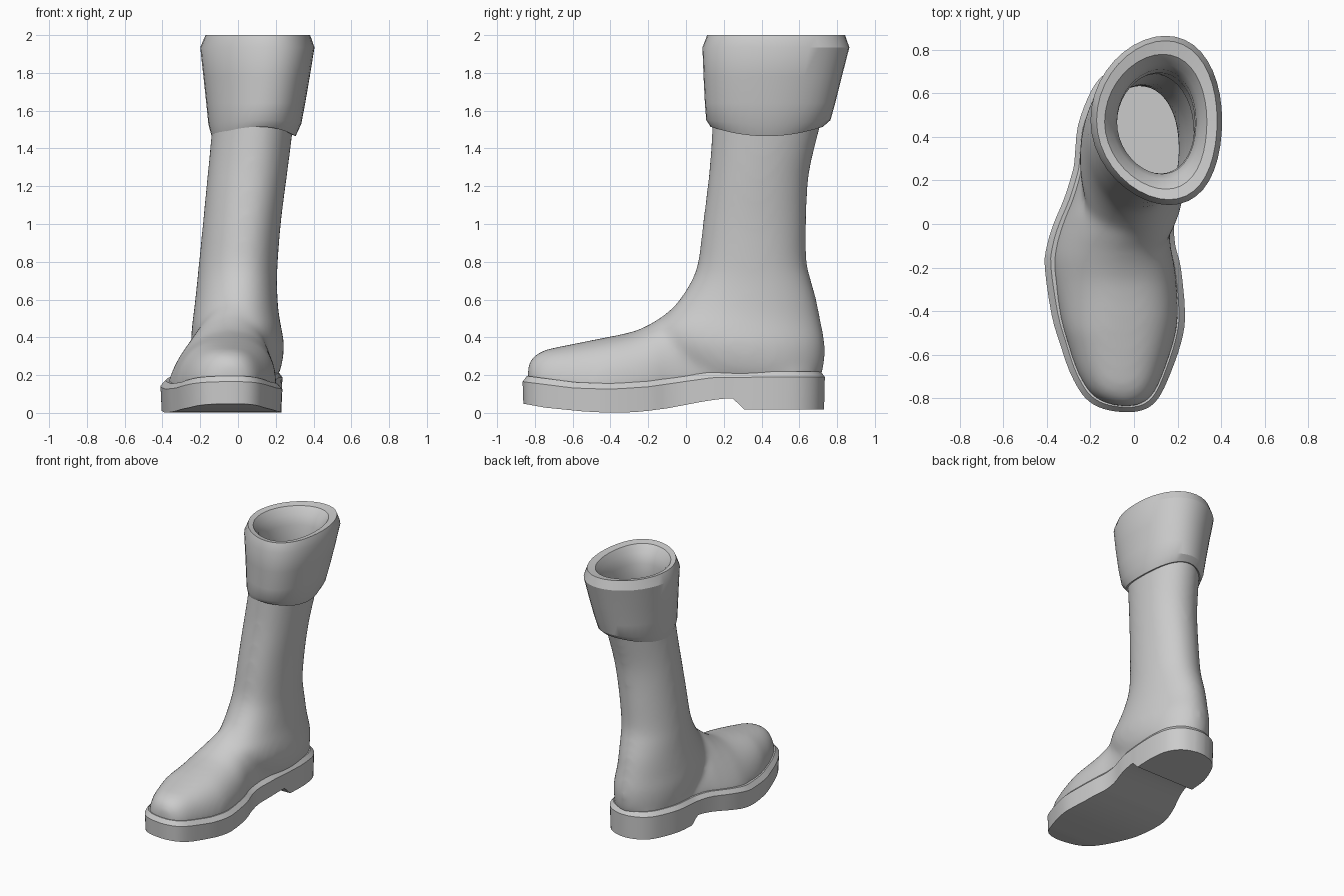
import bpy, bmesh, math
from math import sin, cos, pi, radians

if "Cube" in bpy.data.objects:
    bpy.data.objects.remove(bpy.data.objects["Cube"])


def dense(rows, n):
    """Catmull-Rom resampling of a table of control rows."""
    out = []
    for i in range(len(rows) - 1):
        a, b = rows[max(i - 1, 0)], rows[i]
        c, d = rows[i + 1], rows[min(i + 2, len(rows) - 1)]
        for k in range(n):
            t = k / n
            out.append([0.5 * (2 * q + (r - p) * t + (2 * p - 5 * q + 4 * r - s) * t * t
                               + (3 * q - p - 3 * r + s) * t ** 3)
                        for p, q, r, s in zip(a, b, c, d)])
    return out + [list(rows[-1])]


def lerp(table, v):
    """Piecewise linear lookup."""
    for (a, fa), (b, fb) in zip(table, table[1:]):
        if v <= b:
            return fa + (fb - fa) * max(0, (v - a) / (b - a))
    return table[-1][1]


def loft(bm, rings, start=True, end=True):
    vs = [[bm.verts.new(p) for p in r] for r in rings]
    n = len(rings[0])
    for a, b in zip(vs, vs[1:]):
        for i in range(n):
            j = (i + 1) % n
            bm.faces.new((a[i], a[j], b[j], b[i]))
    if start:
        bm.faces.new(vs[0][::-1])
    if end:
        bm.faces.new(vs[-1])
    return vs


def oval(z, x0, x1, y0, y1, skew=0.1, wave=0.0, n=40):
    """Horizontal oval whose front and back points lean to +x."""
    pts = []
    for i in range(n):
        c, s = cos(2 * pi * i / n), sin(2 * pi * i / n)
        c += skew * s * s * (1 if s < 0 else .7)
        pts.append(((x0 + x1) / 2 + (x1 - x0) / 2 * c,
                    (y0 + y1) / 2 + (y1 - y0) / 2 * s, z + wave * s * s))
    return pts


def finish(name, bm, angle):
    bmesh.ops.recalc_face_normals(bm, faces=bm.faces)
    me = bpy.data.meshes.new(name)
    bm.to_mesh(me)
    bm.free()
    ob = bpy.data.objects.new(name, me)
    bpy.context.collection.objects.link(ob)
    bpy.ops.object.select_all(action='DESELECT')
    ob.select_set(True)
    bpy.context.view_layer.objects.active = ob
    bpy.ops.object.shade_smooth_by_angle(angle=radians(angle))
    return ob


# Footprint: y, left x, right x, from toe to heel
foot = dense([(-.865, -.05, -.01), (-.855, -.12, .04), (-.83, -.185, .085), (-.78, -.24, .125),
              (-.68, -.295, .17), (-.55, -.34, .215), (-.42, -.378, .235), (-.2, -.41, .215),
              (-.1, -.40, .19), (0, -.37, .185), (.12, -.32, .21), (.25, -.28, .225),
              (.31, -.272, .23), (.45, -.258, .235), (.58, -.212, .22), (.66, -.165, .18),
              (.71, -.1, .12), (.735, -.02, .04)], 3)
sole_top = [(-.86, .195), (-.6, .162), (-.4, .155), (-.2, .168), (0, .197), (.15, .218), (.73, .22)]
sole_bottom = [(-.86, .048), (-.75, .028), (-.55, .008), (-.4, 0), (-.25, .005), (-.1, .024),
               (.1, .062), (.2, .076), (.25, .076), (.31, .018), (.73, .018)]

# Sole: footprint walls, bevelled top edge, stepped heel underneath
bm = bmesh.new()


def outline(zf, sx=1.0, sy=1.0):
    rows = [(-.065 + (y + .065) * sy, (l + r) / 2, (r - l) / 2 * sx, zf(y)) for y, l, r in foot]
    return ([(c + h, y, z) for y, c, h, z in rows]
            + [(c - h, y, z) for y, c, h, z in reversed(rows)])


rings = loft(bm, [outline(lambda y: lerp(sole_bottom, y), .98, .995),
                  outline(lambda y: lerp(sole_top, y) - .03),
                  outline(lambda y: lerp(sole_top, y), .91, .972)], False, False)
for ring in (rings[0], rings[-1]):
    n = len(ring)
    for i in range(n // 2 - 1):
        bm.faces.new((ring[i], ring[i + 1], ring[n - 2 - i], ring[n - 1 - i]))
finish("sole", bm, 30)

# Upper: arched foot sections and oval leg sections fused together
bm = bmesh.new()
instep = [(-.84, .25), (-.825, .28), (-.79, .315), (-.74, .337), (-.6, .365), (-.4, .405),
          (-.28, .428), (-.2, .465), (-.12, .515), (-.03, .595), (.03, .65), (.1, .6), (.3, .4), (.7, .33)]
fullness = [(-.5, 2.4), (-.3, 2.1), (-.1, 1.75), (.1, 1.6), (.3, 1.8), (.7, 2.2)]
lean = [(-.5, 0), (-.2, .05), (0, .09), (.2, .02), (.7, 0)]
sections = []
for y, l, r in foot:
    yy = -.065 + (y + .065) * .968
    c, h = (l + r) / 2, (r - l) / 2 * .895
    base, top = lerp(sole_top, y) - .05, lerp(instep, yy)
    sec = []
    for i in range(25):
        a = pi * i / 24
        p = 2 / (lerp(fullness, yy) + (.2 if a < pi / 2 else 0))
        up = max(sin(a), 0) ** p
        sec.append((c + math.copysign(abs(cos(a)) ** p, cos(a)) * h + lerp(lean, yy) * up, yy,
                    base + (top - base) * up))
    sections.append(sec)
loft(bm, sections)
leg = [(.17, -.215, .20, .02, .708), (.25, -.238, .232, -.06, .732), (.36, -.25, .244, -.14, .737),
       (.45, -.245, .23, -.155, .722), (.52, -.237, .217, -.1, .708), (.6, -.227, .21, -.035, .692),
       (.7, -.217, .207, .028, .664), (.8, -.207, .211, .063, .64), (1, -.187, .227, .088, .638),
       (1.2, -.168, .252, .113, .645), (1.35, -.153, .272, .128, .669), (1.62, -.127, .306, .143, .739)]
loft(bm, [oval(*r) for r in dense(leg, 4)])
upper = finish("upper", bm, 60)
rm = upper.modifiers.new("fuse", 'REMESH')
rm.mode, rm.voxel_size, rm.use_smooth_shade = 'VOXEL', .016, True
sm = upper.modifiers.new("relax", 'SMOOTH')
sm.factor, sm.iterations = .5, 32
fused = bpy.data.meshes.new_from_object(
    upper.evaluated_get(bpy.context.evaluated_depsgraph_get()))
upper.modifiers.clear()
bm = bmesh.new()
bm.from_mesh(fused)
# Open the top of the leg inside the cuff, leaving the hollow boot
bmesh.ops.delete(bm, geom=[f for f in bm.faces if f.calc_center_median().z > 1.54], context='FACES')
bm.to_mesh(fused)
bm.free()
upper.data = fused
fused.name = "upper"

# Cuff: outer wall, thick rim, inner lip and short inner wall down to the leg
bm = bmesh.new()
cuff = [(1.475, -.125, .28, .15, .70, .1, .05), (1.465, -.14, .305, .13, .725, .12, .05),
        (1.53, -.157, .335, .107, .765, .15, .02), (1.64, -.168, .356, .1, .79, .18),
        (1.78, -.183, .38, .093, .825, .2), (1.935, -.2, .405, .087, .865, .2),
        (2.0, -.172, .382, .112, .842, .2), (1.99, -.135, .335, .16, .78, .2),
        (1.94, -.1, .305, .205, .735, .18), (1.87, -.078, .285, .23, .71, .14),
        (1.75, -.078, .28, .232, .695, .12), (1.6, -.095, .28, .2, .69, .1),
        (1.5, -.13, .275, .15, .69, .1)]
loft(bm, [oval(*r) for r in cuff], False, False)
finish("cuff", bm, 30)
